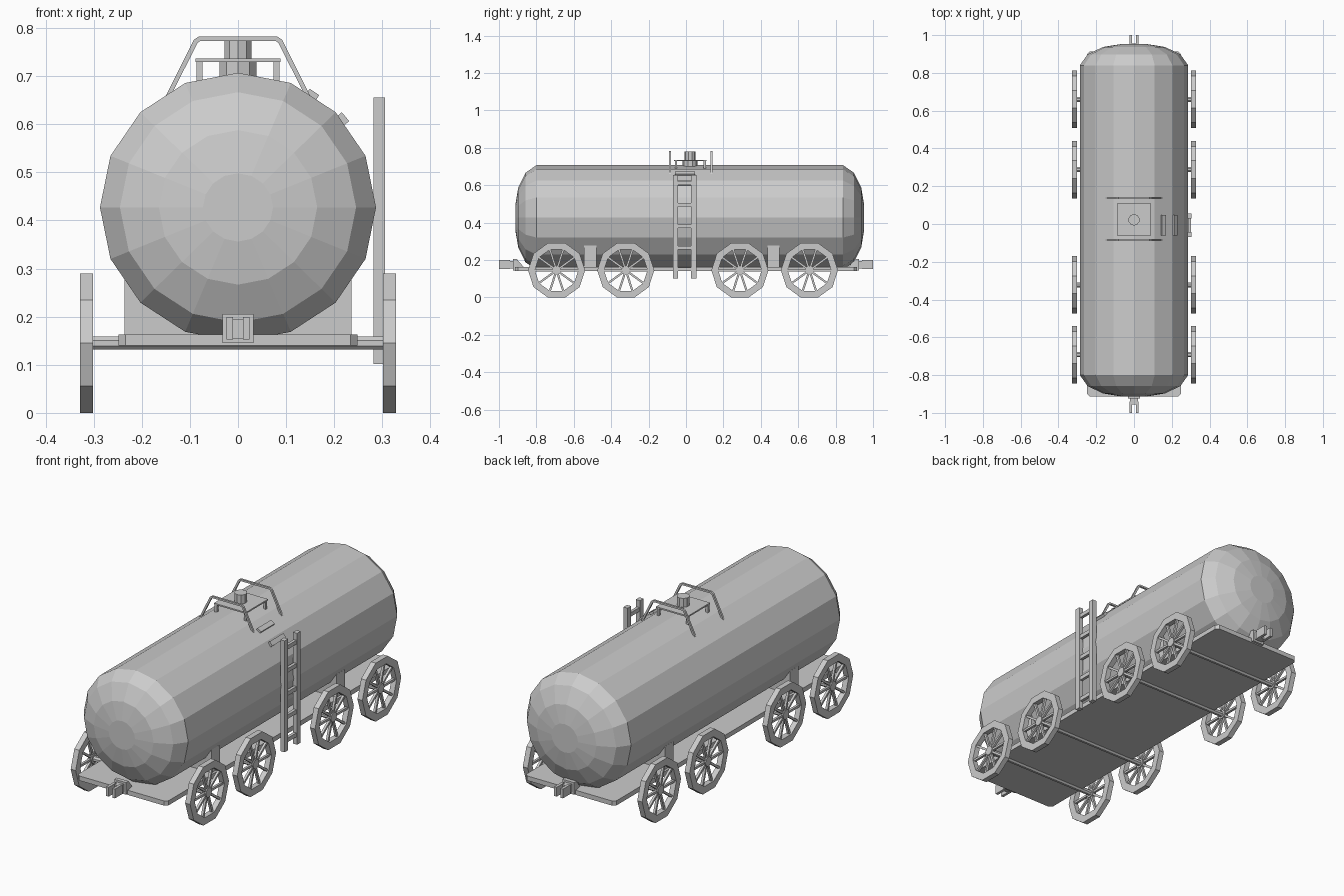
import bpy, bmesh
from math import pi, sin, cos, radians
from mathutils import Matrix, Vector

if "Cube" in bpy.data.objects:
    bpy.data.objects.remove(bpy.data.objects["Cube"])


def finish(name, bm):
    bmesh.ops.recalc_face_normals(bm, faces=bm.faces)
    me = bpy.data.meshes.new(name)
    bm.to_mesh(me)
    bm.free()
    ob = bpy.data.objects.new(name, me)
    bpy.context.collection.objects.link(ob)
    return ob


def add_box(bm, x0, x1, y0, y1, z0, z1, rot=Matrix()):
    c = Vector(((x0 + x1) / 2, (y0 + y1) / 2, (z0 + z1) / 2))
    m = Matrix.Translation(c) @ rot @ Matrix.Diagonal((x1 - x0, y1 - y0, z1 - z0, 1))
    return bmesh.ops.create_cube(bm, size=1, matrix=m)['verts']


def box(name, *dims, rot=Matrix()):
    bm = bmesh.new()
    add_box(bm, *dims, rot)
    return finish(name, bm)


def cyl(name, r, depth, sides, matrix):
    bm = bmesh.new()
    bmesh.ops.create_cone(bm, cap_ends=True, segments=sides, radius1=r, radius2=r,
                          depth=depth, matrix=matrix)
    return finish(name, bm)


def skin(bm, rings, closed=False):
    n = len(rings[0])
    for a, b in zip(rings, rings[1:] + ([rings[0]] if closed else [])):
        for i in range(n):
            j = (i + 1) % n
            bm.faces.new((a[i], a[j], b[j], b[i]))


# 16-sided tank with domed ends
bm = bmesh.new()
dome = [(0.072, 0.112), (0.163, 0.097), (0.243, 0.058), (0.284, 0.0)]
profile = [(r, -0.80 - d) for r, d in dome] + [(r, 0.84 + d) for r, d in reversed(dome)]
rings = [[bm.verts.new((r * 1.01 * cos(i * pi / 8), y, 0.427 + r * 0.985 * sin(i * pi / 8)))
          for i in range(16)] for r, y in profile]
skin(bm, rings)
bm.faces.new(rings[0])
bm.faces.new(rings[-1])
finish("tank", bm)

# Flat chassis with clipped corners
bm = bmesh.new()
X, Y, c = 0.248, 0.913, 0.014
pts = [(X, Y - c), (X - c, Y), (c - X, Y), (-X, Y - c),
       (-X, c - Y), (c - X, -Y), (X - c, -Y), (X, c - Y)]
rings = [[bm.verts.new((x, y, z)) for x, y in pts] for z in (0.14, 0.163)]
skin(bm, rings)
for r in rings:
    bm.faces.new(r)
finish("chassis", bm)

# Saddles carrying the tank
for y in (-0.512, 0.468):
    box("tank_saddle", -0.236, 0.236, y - 0.033, y + 0.033, 0.16, 0.277)

# Decagonal spoked wheels and their axles
for y in (-0.692, -0.322, 0.288, 0.66):
    cyl("axle", 0.0145, 0.62, 8, Matrix.Translation((0, y, 0.145)) @ Matrix.Rotation(pi / 2, 4, 'Y')
        @ Matrix.Rotation(pi / 8, 4, 'Z'))
    for s in (-1, 1):
        bm = bmesh.new()
        section = [(0.1525, 0.301), (0.1525, 0.328), (0.116, 0.328), (0.116, 0.301)]
        rings = [[bm.verts.new((s * x, y + r * cos(k * pi / 5), 0.145 + r * sin(k * pi / 5)))
                  for k in range(10)] for r, x in section]
        skin(bm, rings, closed=True)
        for k in range(10):
            vs = add_box(bm, -0.006, 0.006, 0.012, 0.119, -0.0055, 0.0055)
            m = (Matrix.Translation((s * 0.3145, y, 0.145)) @ Matrix.Rotation(k * pi / 5, 4, 'X'))
            bmesh.ops.transform(bm, matrix=m, verts=vs)
        bmesh.ops.create_cone(bm, cap_ends=True, segments=10, radius1=0.024, radius2=0.024, depth=0.022,
                              matrix=Matrix.Translation((s * 0.3145, y, 0.145)) @ Matrix.Rotation(pi / 2, 4, 'Y'))
        finish("wheel", bm)

# Couplers: tapered mount, socket and two prongs at each end
for s in (-1, 1):
    bm = bmesh.new()
    rings = [[bm.verts.new((x, s * y, z)) for x, z in ((-w, 0.145), (w, 0.145), (w, top), (-w, top))]
             for y, w, top in ((0.87, 0.026, 0.165), (0.905, 0.032, 0.205), (0.925, 0.032, 0.205))]
    skin(bm, rings)
    bm.faces.new(rings[0])
    bm.faces.new(rings[-1])
    add_box(bm, -0.02, 0.02, *sorted((s * 0.92, s * 0.955)), 0.155, 0.195)
    for p in (-1, 1):
        add_box(bm, *sorted((p * 0.01, p * 0.024)), *sorted((s * 0.94, s * 1.0)), 0.153, 0.199)
    finish("coupler", bm)

# Side ladder
bm = bmesh.new()
for y in (-0.056, 0.042):
    add_box(bm, 0.282, 0.305, y - 0.014, y + 0.014, 0.102, 0.655)
for i in range(5):
    z = 0.15 + i * 0.115
    add_box(bm, 0.286, 0.301, -0.05, 0.036, z - 0.01, z + 0.01)
finish("ladder", bm)

# Two steps on the tank shoulder
for x, z, a in ((0.155, 0.661, 34), (0.218, 0.611, 50)):
    box("shoulder_step", x - 0.012, x + 0.012, -0.06, 0.048, z - 0.007, z + 0.007,
        rot=Matrix.Rotation(radians(a), 4, 'Y'))

# Hatch platform on four legs
box("hatch_platform", -0.088, 0.088, -0.064, 0.11, 0.729, 0.736)
for x in (-0.08, 0.08):
    for y in (-0.054, 0.1):
        box("platform_leg", x - 0.006, x + 0.006, y - 0.006, y + 0.006, 0.665, 0.73)
cyl("hatch_base", 0.04, 0.06, 10, Matrix.Translation((0, 0.022, 0.70)))
cyl("hatch_cap", 0.03, 0.06, 10, Matrix.Translation((0, 0.022, 0.75)))

# Bent safety rails either side of the hatch
path = [(-0.152, 0.655), (-0.092, 0.775), (-0.082, 0.782), (0.082, 0.782), (0.092, 0.775), (0.152, 0.655)]
inner = [(-0.143, 0.652), (-0.084, 0.769), (-0.078, 0.773), (0.078, 0.773), (0.084, 0.769), (0.143, 0.652)]
for y in (-0.085, 0.137):
    bm = bmesh.new()
    rings = [[bm.verts.new((a[0], y - 0.005, a[1])), bm.verts.new((a[0], y + 0.005, a[1])),
              bm.verts.new((b[0], y + 0.005, b[1])), bm.verts.new((b[0], y - 0.005, b[1]))]
             for a, b in zip(path, inner)]
    skin(bm, rings)
    bm.faces.new(rings[0])
    bm.faces.new(rings[-1])
    finish("safety_rail", bm)
